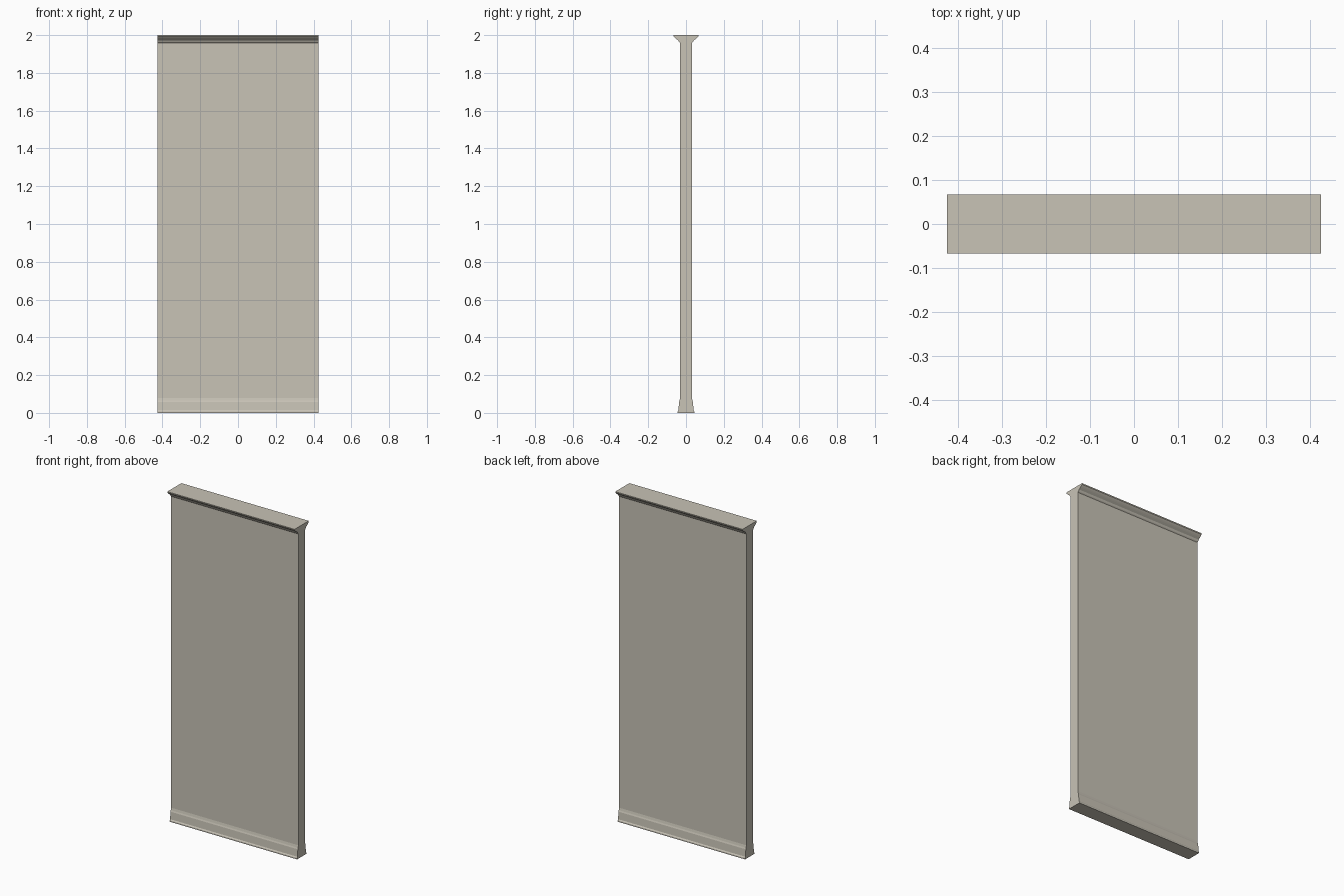
import bpy
import bmesh

cube = bpy.data.objects.get("Cube")
if cube:
    bpy.data.objects.remove(cube, do_unlink=True)

HALF_LENGTH = 0.425
COLOUR = (0.578, 0.546, 0.468, 1.0)

plaster = bpy.data.materials.new("warm_plaster")
plaster.use_nodes = True
plaster.diffuse_color = COLOUR
bsdf = plaster.node_tree.nodes["Principled BSDF"]
bsdf.inputs["Base Color"].default_value = COLOUR
bsdf.inputs["Roughness"].default_value = 0.9

# Half section (depth, height): skirting, wall face, flared cornice
skirting = [(0.044, 0), (0.044, 0.008), (0.04, 0.014), (0.037, 0.058), (0.034, 0.066), (0.031, 0.08)]
cornice = [(0.031, 1.958), (0.036, 1.963), (0.041, 1.972), (0.052, 1.98),
           (0.058, 1.985), (0.066, 1.993), (0.067, 2.0)]
half = skirting + cornice
section = half + [(-y, z) for y, z in reversed(half)]

# Wall panel: extrude the section along x
bm = bmesh.new()
end = bm.faces.new([bm.verts.new((-HALF_LENGTH, y, z)) for y, z in section])
result = bmesh.ops.extrude_face_region(bm, geom=[end], use_keep_orig=True)
moved = [v for v in result["geom"] if isinstance(v, bmesh.types.BMVert)]
bmesh.ops.translate(bm, verts=moved, vec=(2 * HALF_LENGTH, 0, 0))
bmesh.ops.recalc_face_normals(bm, faces=bm.faces)
mesh = bpy.data.meshes.new("wall_panel")
bm.to_mesh(mesh)
bm.free()
mesh.materials.append(plaster)
wall = bpy.data.objects.new("wall_panel", mesh)
bpy.context.collection.objects.link(wall)
